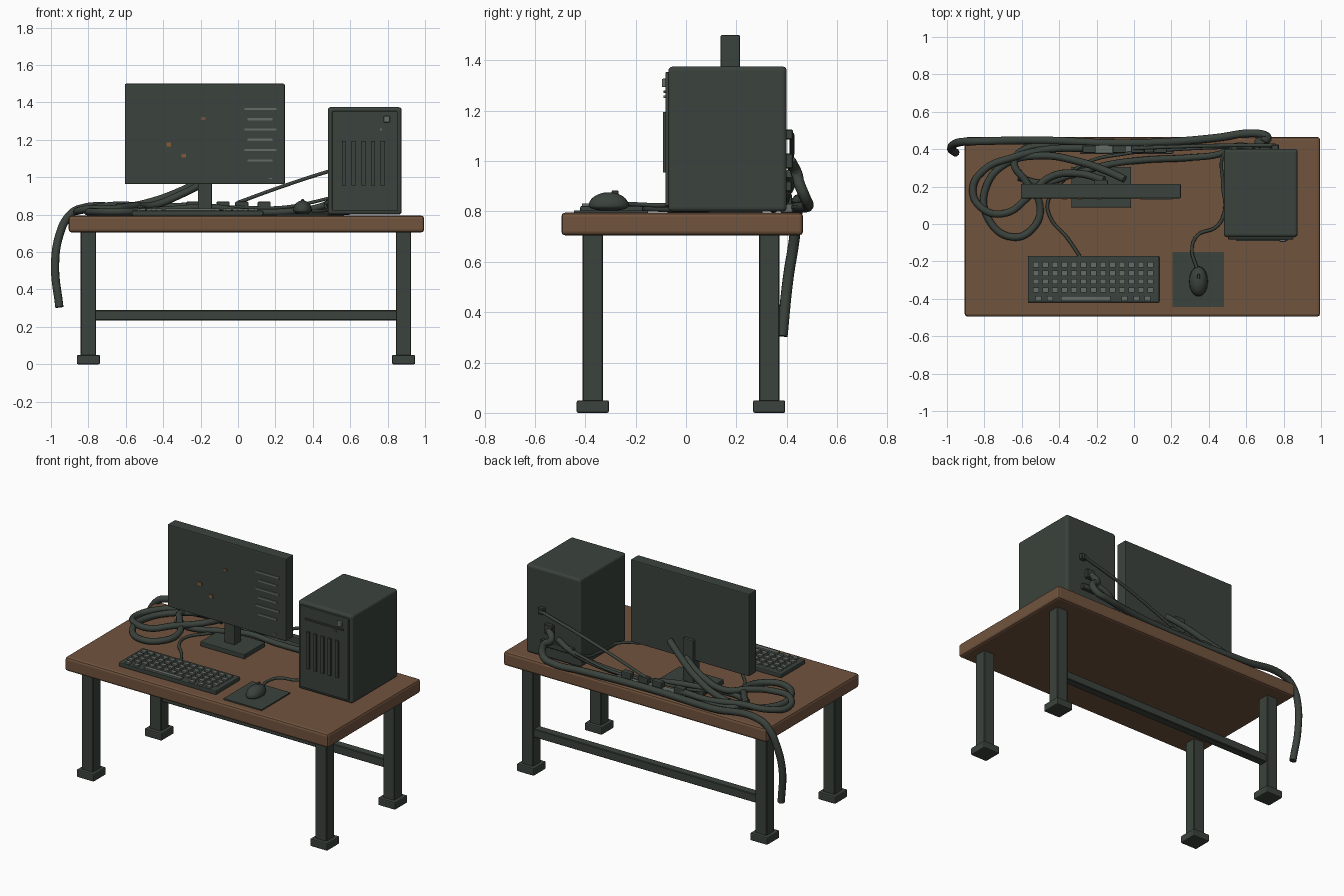
import bpy, bmesh, math
from mathutils import Vector


def material(name, color):
    m = bpy.data.materials.new(name)
    m.diffuse_color = (*color, 1)
    return m


DARK = material("dark_green_grey", (0.043, 0.055, 0.045))
WOOD = material("brown_wood", (0.165, 0.088, 0.048))
GREY = material("light_grey", (0.13, 0.15, 0.135))
RUST = material("rust_orange", (0.24, 0.105, 0.04))


def finish(name, bm, mat, bevel=0, segments=2):
    mesh = bpy.data.meshes.new(name)
    bm.to_mesh(mesh)
    bm.free()
    mesh.materials.append(mat)
    ob = bpy.data.objects.new(name, mesh)
    bpy.context.collection.objects.link(ob)
    if bevel:
        mod = ob.modifiers.new("rounded_edges", "BEVEL")
        mod.width, mod.segments = bevel, segments
    return ob


def boxes(name, spans, mat, bevel=0, segments=2):
    """One object made of boxes, each given as x0, x1, y0, y1, z0, z1."""
    bm = bmesh.new()
    for x0, x1, y0, y1, z0, z1 in spans:
        vs = bmesh.ops.create_cube(bm, size=1)["verts"]
        for v in vs:
            v.co = Vector(((x0 + x1) / 2 + v.co.x * (x1 - x0),
                           (y0 + y1) / 2 + v.co.y * (y1 - y0),
                           (z0 + z1) / 2 + v.co.z * (z1 - z0)))
    return finish(name, bm, mat, bevel, segments)


def cable(name, points, radius=0.02):
    cu = bpy.data.curves.new(name, "CURVE")
    cu.dimensions = "3D"
    cu.bevel_depth, cu.bevel_resolution = radius, 3
    cu.resolution_u, cu.use_fill_caps = 8, True
    sp = cu.splines.new("BEZIER")
    sp.bezier_points.add(len(points) - 1)
    for bp, p in zip(sp.bezier_points, points):
        bp.co = p
        bp.handle_left_type = bp.handle_right_type = "AUTO"
    cu.materials.append(DARK)
    ob = bpy.data.objects.new(name, cu)
    bpy.context.collection.objects.link(ob)


# Desk
boxes("desk_top", [(-0.905, 0.995, -0.495, 0.465, 0.705, 0.795)], WOOD, 0.015)
for side, x in (("left", -0.80), ("right", 0.885)):
    for end, y in (("front", -0.37), ("back", 0.33)):
        boxes(f"{end}_{side}_leg", [(x - 0.041, x + 0.041, y - 0.041, y + 0.041, 0.04, 0.71)], DARK, 0.004, 1)
        boxes(f"{end}_{side}_foot", [(x - 0.062, x + 0.062, y - 0.064, y + 0.064, 0, 0.05)], DARK, 0.007)
boxes("back_stretcher", [(-0.77, 0.855, 0.305, 0.36, 0.235, 0.29)], DARK, 0.004, 1)

# Monitor
boxes("monitor_panel", [(-0.605, 0.25, 0.137, 0.215, 0.963, 1.50)], DARK, 0.006)
boxes("monitor_base", [(-0.335, -0.015, 0.088, 0.305, 0.795, 0.826)], DARK, 0.005)
boxes("monitor_neck", [(-0.215, -0.14, 0.165, 0.236, 0.82, 1.10)], DARK, 0.005)
lines = []
for i in range(6):
    z = 1.365 - i * 0.055
    lines.append((0.035 if i % 2 == 0 else 0.052, 0.205 if i % 2 == 0 else 0.185,
                  0.132, 0.138, z - 0.006, z + 0.006))
lines.append((0.165, 0.182, 0.132, 0.138, 0.99, 0.997))
boxes("screen_text_lines", lines, GREY)
boxes("screen_icons", [(x - 0.013, x + 0.013, 0.132, 0.138, z - 0.01, z + 0.01)
                       for x, z in ((-0.37, 1.175), (-0.29, 1.115))], RUST)
boxes("screen_small_icon", [(-0.198, -0.174, 0.132, 0.138, 1.307, 1.323)], WOOD)

# Computer tower
boxes("tower_case", [(0.48, 0.875, -0.07, 0.40, 0.80, 1.375)], DARK, 0.016, 3)
boxes("tower_front_panel", [(0.503, 0.853, -0.082, -0.06, 0.822, 1.353)], DARK, 0.004)
boxes("tower_vent_bars", [(0.555 + i * 0.052, 0.577 + i * 0.052, -0.092, -0.075, 0.955, 1.195)
                          for i in range(5)], DARK)
boxes("tower_drive_slot", [(0.545, 0.82, -0.09, -0.075, 1.27, 1.28)], DARK)
boxes("tower_power_button", [(0.778, 0.812, -0.096, -0.075, 1.293, 1.327)], GREY, 0.005)
boxes("tower_indicator", [(0.76, 0.77, -0.09, -0.075, 1.25, 1.26)], GREY)
boxes("tower_sockets", [(0.735, 0.775, 0.395, 0.425, 1.085, 1.125),
                        (0.67, 0.73, 0.395, 0.425, 0.97, 1.03),
                        (0.52, 0.76, 0.395, 0.42, 0.88, 0.92)], DARK, 0.004, 1)

# Keyboard
boxes("keyboard_body", [(-0.568, 0.135, -0.42, -0.17, 0.795, 0.822)], DARK, 0.006)
keys = []
for row in range(4):
    for col in range(13):
        x, y = -0.525 + col * 0.0512, -0.218 - row * 0.045
        keys.append((x - 0.016, x + 0.016, y - 0.014, y + 0.014, 0.815, 0.832))
for x in (-0.51, -0.45, -0.05, 0.013, 0.073):
    keys.append((x - 0.016, x + 0.016, -0.412, -0.385, 0.815, 0.832))
keys.append((-0.39, -0.125, -0.412, -0.385, 0.815, 0.832))
boxes("keyboard_keys", keys, GREY)

# Mouse and pad
boxes("mouse_pad", [(0.207, 0.482, -0.445, -0.15, 0.794, 0.803)], DARK)
bm = bmesh.new()
bmesh.ops.create_uvsphere(bm, u_segments=24, v_segments=12, radius=1)
for v in bm.verts:
    v.co = Vector((0.345 + v.co.x * 0.05, -0.307 + v.co.y * 0.08,
                   0.822 + v.co.z * (0.054 if v.co.z > 0 else 0.02)))
for f in bm.faces:
    f.smooth = True
finish("mouse_body", bm, DARK)
boxes("mouse_wheel", [(0.338, 0.352, -0.295, -0.268, 0.86, 0.883)], DARK, 0.004)
cable("mouse_cord", [(0.335, -0.235, 0.83), (0.31, -0.13, 0.825), (0.34, -0.06, 0.825),
                     (0.44, -0.015, 0.82), (0.482, 0.06, 0.825), (0.474, 0.22, 0.835),
                     (0.485, 0.38, 0.87), (0.56, 0.415, 0.90)], 0.009)
cable("keyboard_cord", [(-0.29, -0.172, 0.81), (-0.36, -0.07, 0.806), (-0.445, 0.03, 0.806),
                        (-0.46, 0.12, 0.808), (-0.38, 0.23, 0.812), (-0.26, 0.325, 0.83),
                        (-0.05, 0.375, 0.84), (0.25, 0.40, 0.84), (0.54, 0.412, 0.90)], 0.009)

# Power strip with plugs
boxes("power_strip", [(-0.29, 0.21, 0.375, 0.425, 0.794, 0.832)], GREY, 0.004, 1)
boxes("power_plugs", [(x - 0.035, x + 0.035, 0.38, 0.42, 0.825, 0.87)
                      for x in (-0.24, -0.08, 0.02, 0.14)], DARK, 0.006)

# Thick cable running along the back edge and hanging off the corner
cable("back_hanging_cable", [(0.70, 0.415, 1.0), (0.665, 0.44, 0.95), (0.71, 0.45, 0.91),
                             (0.70, 0.475, 0.85), (0.62, 0.485, 0.825), (0.45, 0.462, 0.818),
                             (0.2, 0.44, 0.816), (-0.1, 0.432, 0.816), (-0.5, 0.447, 0.818),
                             (-0.85, 0.442, 0.83), (-0.91, 0.44, 0.785), (-0.955, 0.43, 0.69),
                             (-0.978, 0.405, 0.53), (-0.955, 0.382, 0.305)], 0.022)

# Coiled display cables
cable("display_cable_wide_loop", [(-0.05, 0.24, 1.06), (-0.15, 0.285, 1.01), (-0.3, 0.335, 0.93),
                                  (-0.5, 0.365, 0.86), (-0.68, 0.325, 0.83), (-0.79, 0.2, 0.818),
                                  (-0.785, 0.04, 0.816), (-0.65, -0.07, 0.816), (-0.53, -0.01, 0.818),
                                  (-0.505, 0.11, 0.825), (-0.58, 0.23, 0.84), (-0.64, 0.33, 0.84),
                                  (-0.58, 0.40, 0.825), (-0.4, 0.41, 0.82)], 0.02)
cable("display_cable_flat_loop", [(-0.16, 0.235, 0.98), (-0.3, 0.27, 0.91), (-0.45, 0.25, 0.85),
                                  (-0.57, 0.14, 0.845), (-0.68, 0.06, 0.83), (-0.80, 0.075, 0.83),
                                  (-0.862, 0.18, 0.818), (-0.80, 0.29, 0.83), (-0.65, 0.355, 0.85),
                                  (-0.45, 0.40, 0.84), (-0.26, 0.405, 0.845)], 0.02)
cable("tower_display_cable", [(0.64, 0.41, 0.95), (0.54, 0.415, 0.90), (0.46, 0.375, 0.85),
                              (0.3, 0.355, 0.82), (0.05, 0.342, 0.816), (-0.15, 0.315, 0.84),
                              (-0.34, 0.26, 0.83), (-0.50, 0.22, 0.82), (-0.62, 0.25, 0.82)], 0.018)
cable("tower_power_cord", [(0.755, 0.42, 1.105), (0.48, 0.42, 1.03), (0.22, 0.413, 0.945),
                           (0.0, 0.405, 0.865)], 0.01)
